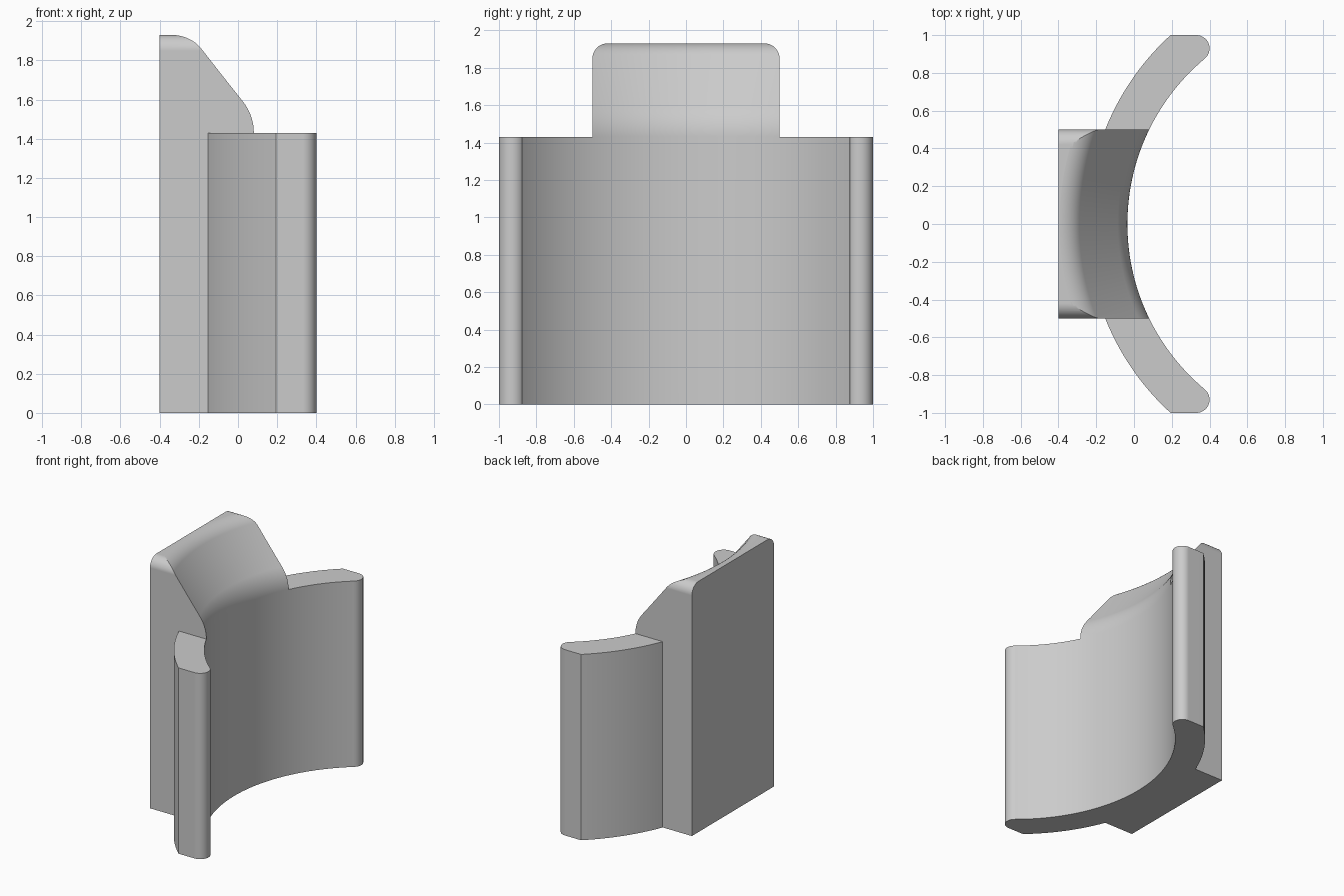
import bpy, bmesh, math
from mathutils import Matrix

if "Cube" in bpy.data.objects:
    bpy.data.objects.remove(bpy.data.objects["Cube"])

CX = 1.105               # axis of the curved faces
R_IN, R_OUT = 1.14, 1.353
H_LOW, H_TOP = 1.43, 1.93


def arc(cx, cy, r, a0, a1, n):
    """Points on an arc, angles in degrees."""
    return [(cx + r * math.cos(math.radians(a0 + (a1 - a0) * i / n)),
             cy + r * math.sin(math.radians(a0 + (a1 - a0) * i / n))) for i in range(n + 1)]


def make_object(name, bm):
    bmesh.ops.recalc_face_normals(bm, faces=bm.faces)
    mesh = bpy.data.meshes.new(name)
    bm.to_mesh(mesh)
    bm.free()
    ob = bpy.data.objects.new(name, mesh)
    bpy.context.collection.objects.link(ob)
    return ob


def prism(name, points, offset):
    """Extrude a closed outline of 3D points along an offset."""
    bm = bmesh.new()
    face = bm.faces.new([bm.verts.new(p) for p in points])
    out = bmesh.ops.extrude_face_region(bm, geom=[face])
    bmesh.ops.translate(bm, vec=offset, verts=[g for g in out['geom'] if isinstance(g, bmesh.types.BMVert)])
    return make_object(name, bm)


# curved shell: outer arc with rounded tips, closed by a chord
half = math.degrees(math.asin(1 / R_OUT))
tip_end = math.degrees(math.atan2(-0.93, CX - 0.33))
tip = arc(0.33, 0.93, 0.07, 90, tip_end, 16)
outer = arc(CX, 0, R_OUT, 180 + half, 180 - half, 64)
outline = outer + tip + [(x, -y) for x, y in reversed(tip)]
shell = prism("curved_shell", [(x, y, 0) for x, y in outline], (0, 0, H_LOW))

# upright back block with rounded upper corners
corner = arc(0.42, 1.85, 0.08, 0, 90, 12)
side = [(0.5, 0)] + corner
profile = side + [(-y, z) for y, z in reversed(side)]
block = prism("back_block", [(-0.4, y, z) for y, z in profile], (0.6, 0, 0))

# turned cutter: bore, rounded shoulder, cone, rounded rim
SLOPE = 54.0
rad = math.radians(SLOPE)


def fillet(r, z, length, a_in, a_out, n):
    """Rounded corner between two directions (degrees) with a tangent length."""
    turn = math.radians(a_in - a_out)
    rf = length / math.tan(turn / 2)
    rf = length / math.tan(abs(turn) / 2)
    a = math.radians(a_in)
    sx, sz = r - length * math.cos(a), z - length * math.sin(a)
    cx, cz = sx + rf * math.sin(a), sz - rf * math.cos(a)
    return arc(cx, cz, rf, a_in + 90, a_out + 90, n)


z0 = H_TOP - (1.437 - R_IN) * math.tan(rad)
cut = [(0, -0.1), (R_IN, -0.1)]
cut += fillet(R_IN, z0, 0.088, 90, SLOPE, 12)
cut += fillet(1.437, H_TOP + 0.0003, 0.072, SLOPE, 0, 12)
cut += [(1.62, H_TOP + 0.002), (1.62, 2.1), (0, 2.1)]
bm = bmesh.new()
verts = [bm.verts.new((-r, 0, z)) for r, z in cut]
edges = [bm.edges.new(p) for p in zip(verts, verts[1:])]
bmesh.ops.spin(bm, geom=verts + edges, cent=(0, 0, 0), axis=(0, 0, 1),
               angle=2 * math.pi, steps=256, use_merge=True)
bmesh.ops.remove_doubles(bm, verts=bm.verts, dist=1e-5)
bm.transform(Matrix.Translation((CX, 0, 0)))
cutter = make_object("bore_cutter", bm)

# join the block and shell, then cut the bore through both
body = block
body.name = "curved_bracket"
for tool, op in ((shell, 'UNION'), (cutter, 'DIFFERENCE')):
    mod = body.modifiers.new(op.lower(), 'BOOLEAN')
    mod.operation, mod.solver, mod.object = op, 'EXACT', tool
    bpy.context.view_layer.objects.active = body
    bpy.ops.object.modifier_apply(modifier=mod.name)
    bpy.data.objects.remove(tool)

# plain grey finish with crisp edges
grey = bpy.data.materials.new("plain_grey")
grey.diffuse_color = (0.6, 0.6, 0.6, 1)
grey.use_nodes = True
grey.node_tree.nodes["Principled BSDF"].inputs["Base Color"].default_value = grey.diffuse_color
body.data.materials.clear()
body.data.materials.append(grey)
for p in body.data.polygons:
    p.material_index = 0
bpy.ops.object.select_all(action='DESELECT')
body.select_set(True)
bpy.context.view_layer.objects.active = body
bpy.ops.object.shade_smooth_by_angle(angle=math.radians(25))
weighted = body.modifiers.new("even_normals", 'WEIGHTED_NORMAL')
weighted.keep_sharp = True
